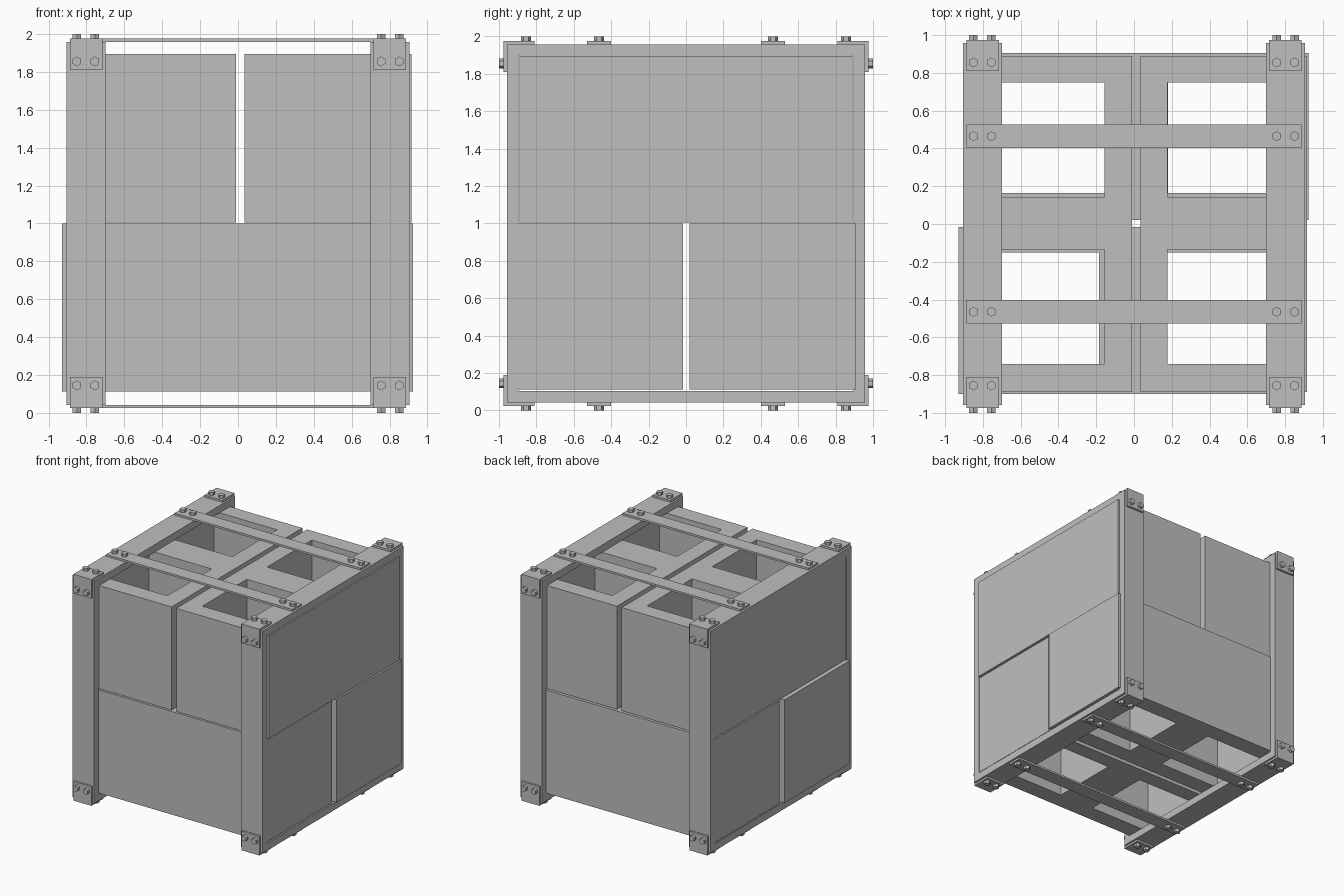
import bpy, bmesh, math
from mathutils import Matrix, Vector

if "Cube" in bpy.data.objects:
    bpy.data.objects.remove(bpy.data.objects["Cube"])

mat = bpy.data.materials.new("light grey")
mat.diffuse_color = (0.52, 0.52, 0.52, 1)
mat.use_nodes = True
mat.node_tree.nodes["Principled BSDF"].inputs["Base Color"].default_value = mat.diffuse_color


def finish(bm, name):
    bmesh.ops.recalc_face_normals(bm, faces=bm.faces)
    me = bpy.data.meshes.new(name)
    bm.to_mesh(me)
    bm.free()
    me.materials.append(mat)
    ob = bpy.data.objects.new(name, me)
    bpy.context.collection.objects.link(ob)
    return ob


def add_box(bm, x0, x1, y0, y1, z0, z1):
    m = Matrix.Translation(((x0 + x1) / 2, (y0 + y1) / 2, (z0 + z1) / 2))
    m = m @ Matrix.Diagonal((x1 - x0, y1 - y0, z1 - z0, 1))
    bmesh.ops.create_cube(bm, size=1, matrix=m)


def box(name, *b):
    bm = bmesh.new()
    add_box(bm, *b)
    return finish(bm, name)


def block(name, xs, ys, holes, z0, z1):
    """Hollow block: grid of cells, leaving the hole cells open."""
    bm = bmesh.new()
    solid = {(i, j) for i in range(len(xs) - 1) for j in range(len(ys) - 1)} - set(holes)

    def quad(*pts):
        bm.faces.new([bm.verts.new(p) for p in pts])

    for i, j in solid:
        a, b, c, d = xs[i], xs[i + 1], ys[j], ys[j + 1]
        for z in (z0, z1):
            quad((a, c, z), (b, c, z), (b, d, z), (a, d, z))
        for n, p, q in (((i - 1, j), (a, c), (a, d)), ((i + 1, j), (b, c), (b, d)),
                        ((i, j - 1), (a, c), (b, c)), ((i, j + 1), (a, d), (b, d))):
            if n not in solid:
                quad((*p, z0), (*q, z0), (*q, z1), (*p, z1))
    bmesh.ops.remove_doubles(bm, verts=bm.verts, dist=1e-4)
    return finish(bm, name)


# Lower blocks run left to right, upper blocks run front to back
row = [(1, 1), (3, 1)]
col = [(1, 1), (1, 3)]
block("lower_block_front", [-0.93, -0.78, -0.185, 0.15, 0.75, 0.90],
      [-0.90, -0.75, -0.15, -0.015], row, 0.112, 1.0)
block("lower_block_back", [-0.905, -0.755, -0.155, 0.18, 0.775, 0.925],
      [0.02, 0.165, 0.755, 0.905], row, 0.112, 1.0)
ys = [-0.89, -0.74, -0.135, 0.142, 0.75, 0.89]
block("upper_block_left", [-0.90, -0.755, -0.155, -0.01], ys, col, 1.006, 1.895)
block("upper_block_right", [0.035, 0.178, 0.77, 0.917], ys, col, 1.006, 1.895)

# Timber legs and rails
for sx, side in ((-1, "left"), (1, "right")):
    x0, x1 = sorted((sx * 0.70, sx * 0.905))
    for sy, end in ((-1, "front"), (1, "back")):
        y0, y1 = sorted((sy * 0.895, sy * 0.958))
        box(f"leg_{end}_{side}", x0, x1, y0, y1, 0.042, 1.958)
    for z0, z1, lvl in ((0.042, 0.105, "bottom"), (1.895, 1.958, "top")):
        box(f"rail_{lvl}_{side}", x0, x1, -0.895, 0.895, z0, z1)


def bolt(name, pos, axis):
    """Hex bolt head; pos is the seat, axis points outwards."""
    bm = bmesh.new()
    a = Vector(axis)
    rot = Matrix.Rotation(math.pi / 2, 4, 'X') if a.y else Matrix()
    m = Matrix.Translation(Vector(pos) + a * 0.0125) @ rot @ Matrix.Rotation(math.pi / 2, 4, 'Z')
    # a corner of the hexagon points along the leg or rail
    bmesh.ops.create_cone(bm, cap_ends=True, segments=6, radius1=0.026, radius2=0.026,
                          depth=0.025, matrix=m)
    v = max(bm.verts, key=lambda p: p.co.z if a.y else p.co.y).co
    if abs(v.x - pos[0]) > 1e-3:
        bmesh.ops.rotate(bm, verts=bm.verts, cent=pos,
                         matrix=Matrix.Rotation(math.pi / 6, 3, 'Y' if a.y else 'Z'))
    return finish(bm, name)


# Corner brackets: bent plate with two bolts on each leaf
for sx, side in ((-1, "left"), (1, "right")):
    x0, x1 = sorted((sx * 0.715, sx * 0.887))
    for sy, end in ((-1, "front"), (1, "back")):
        for sz, lvl in ((-1, "bottom"), (1, "top")):
            prof = [(0.958, 0.81), (0.975, 0.81), (0.975, 0.975),
                    (0.81, 0.975), (0.81, 0.958), (0.958, 0.958)]
            bm = bmesh.new()
            ends = [[bm.verts.new((x, sy * p, 1 + sz * q)) for p, q in prof] for x in (x0, x1)]
            for e in ends:
                bm.faces.new(e)
            for k in range(6):
                n = (k + 1) % 6
                bm.faces.new((ends[0][k], ends[0][n], ends[1][n], ends[1][k]))
            finish(bm, f"bracket_{lvl}_{end}_{side}")
            for k, bx in enumerate((0.755, 0.85)):
                bolt(f"bolt_leg_{lvl}_{end}_{side}_{k}", (sx * bx, sy * 0.975, 1 + sz * 0.855), (0, sy, 0))
                bolt(f"bolt_rail_{lvl}_{end}_{side}_{k}", (sx * bx, sy * 0.855, 1 + sz * 0.975), (0, 0, sz))

# Flat straps across the rails, bolted at both ends
for sy, end in ((-1, "front"), (1, "back")):
    for sz, lvl in ((-1, "bottom"), (1, "top")):
        z0, z1 = sorted((1 + sz * 0.958, 1 + sz * 0.975))
        yc = sy * 0.465
        box(f"strap_{lvl}_{end}", -0.887, 0.887, yc - 0.063, yc + 0.063, z0, z1)
        for k, bx in enumerate((-0.85, -0.755, 0.755, 0.85)):
            bolt(f"bolt_strap_{lvl}_{end}_{k}", (bx, yc, 1 + sz * 0.975), (0, 0, sz))
